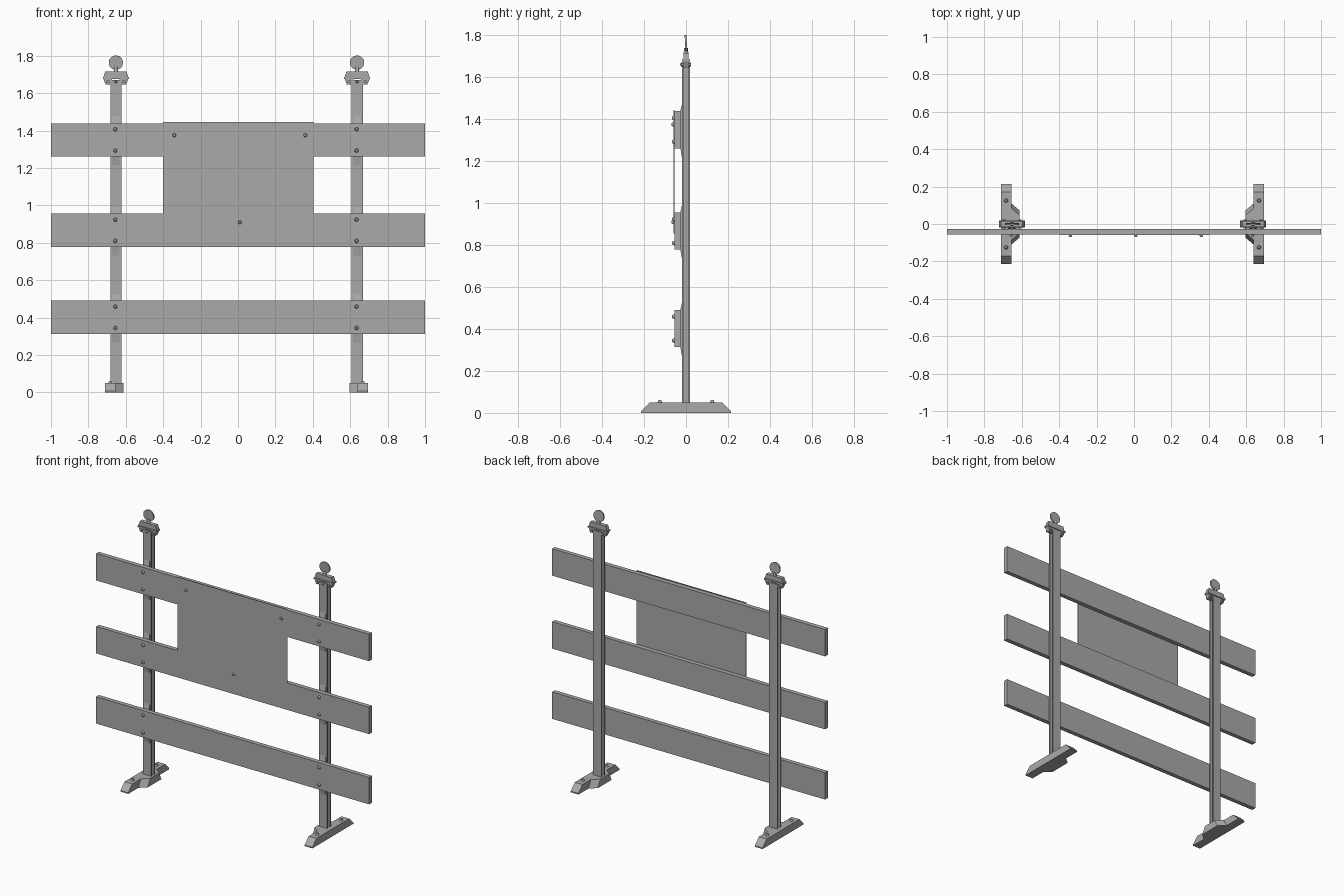
import bpy, bmesh, math
from mathutils import Matrix, Vector

if "Cube" in bpy.data.objects:
    bpy.data.objects.remove(bpy.data.objects["Cube"])

GREY = (0.4, 0.4, 0.4, 1)
mat = bpy.data.materials.new("plain grey")
mat.use_nodes = True
mat.diffuse_color = GREY
mat.node_tree.nodes["Principled BSDF"].inputs["Base Color"].default_value = GREY


def finish(name, bm):
    bmesh.ops.recalc_face_normals(bm, faces=bm.faces)
    mesh = bpy.data.meshes.new(name)
    bm.to_mesh(mesh)
    bm.free()
    mesh.materials.append(mat)
    obj = bpy.data.objects.new(name, mesh)
    bpy.context.collection.objects.link(obj)
    return obj


def prism(name, points, axis, lo, hi):
    """Extrude a 2D outline along one axis from lo to hi."""
    place = {"x": lambda a, b, d: (d, a, b),
             "y": lambda a, b, d: (a, d, b),
             "z": lambda a, b, d: (a, b, d)}[axis]
    bm = bmesh.new()
    face = bm.faces.new([bm.verts.new(place(a, b, lo)) for a, b in points])
    new = bmesh.ops.extrude_face_region(bm, geom=[face])["geom"]
    bmesh.ops.translate(bm, vec=Vector(place(0, 0, hi - lo)),
                        verts=[g for g in new if isinstance(g, bmesh.types.BMVert)])
    return finish(name, bm)


def box(name, x0, x1, y0, y1, z0, z1):
    return prism(name, [(x0, y0), (x1, y0), (x1, y1), (x0, y1)], "z", z0, z1)


def disc(name, centre, radius, depth, axis="y", tip=1.0, sides=16, tilt=0):
    """Short cylinder; tip below 1 narrows the outer end."""
    bm = bmesh.new()
    bmesh.ops.create_cone(bm, cap_ends=True, segments=sides, radius1=radius,
                          radius2=radius * tip, depth=depth)
    turn = Matrix.Rotation(math.pi / 2 + tilt, 4, "X") if axis == "y" else Matrix()
    bmesh.ops.transform(bm, matrix=Matrix.Translation(centre) @ turn, verts=bm.verts)
    return finish(name, bm)


def bolt(name, x, y, z, axis="y", radius=0.011):
    disc(name, (x, y, z), radius, 0.012, axis, 0.6, 10)


BOARDS = {"lower": 0.402, "middle": 0.867, "upper": 1.35}
HALF = 0.089
FRONT, BACK = -0.056, -0.027

# Horizontal boards
for level, z in BOARDS.items():
    box(level + "_board", -1, 1, FRONT, BACK, z - HALF, z + HALF)

# Thin sign panel and its bolts
box("sign_panel", -0.4, 0.403, FRONT - 0.004, FRONT, 0.855, 1.445)
for x, z in ((-0.34, 1.375), (0.36, 1.375), (0.01, 0.91)):
    bolt("panel_bolt", x, FRONT - 0.008, z)

# Uprights: s points away from the middle of the barrier
for side, px, s in (("right", -0.653, -1), ("left", 0.637, 1)):
    # H-section post
    w, d, web, inner = 0.03, 0.019, 0.006, 0.011
    quarter = [(w, d), (w, inner), (web, inner)]
    half = quarter + [(x, -y) for x, y in reversed(quarter)]
    outline = half + [(-x, -y) for x, y in half]
    prism(side + "_post", [(px + x, y) for x, y in outline], "z", 0.02, 1.67)

    # Foot with sloped ends
    xs = sorted((px + s * 0.001, px + s * 0.058))
    prism(side + "_foot", [(-0.214, 0), (0.214, 0), (0.214, 0.008), (0.172, 0.05),
                           (-0.172, 0.05), (-0.214, 0.008)], "x", *xs)
    # Socket bulge on the inner side of the foot, narrowing upwards
    bm = bmesh.new()
    rings = []
    for z, shrink in ((0, 0), (0.05, 0.025)):
        rings.append([bm.verts.new((px + s * x, y, z)) for x, y in (
            (0.003, -0.11 + shrink), (-0.042, -0.072 + shrink),
            (-0.042, 0.072 - shrink), (0.003, 0.11 - shrink))])
    bm.faces.new(rings[0])
    bm.faces.new(rings[1])
    for i in range(4):
        j = (i + 1) % 4
        bm.faces.new((rings[0][i], rings[0][j], rings[1][j], rings[1][i]))
    finish(side + "_foot_socket", bm)
    for y in (-0.125, 0.125):
        bolt(side + "_foot_bolt", px + s * 0.031, y, 0.055, "z")

    # Brackets behind each board, bolts in front
    for level, z in BOARDS.items():
        prism(side + "_" + level + "_bracket",
              [(-d, z - HALF - 0.045), (BACK, z - HALF), (BACK, z + HALF),
               (-d, z + HALF + 0.035)], "x", px - 0.02, px + 0.02)
        for dz in (-0.057, 0.057):
            bolt(side + "_board_bolt", px - 0.003, FRONT - 0.005, z + dz)

    # Clamp cap: upper block, flange and two lower ears
    prism(side + "_cap", [(px + x, z) for x, z in (
        (-0.068, 1.683), (0.068, 1.683), (0.057, 1.715), (-0.057, 1.715))],
        "y", -0.013, 0.013)
    box(side + "_cap_flange", px - 0.07, px + 0.07, -0.019, 0.019, 1.675, 1.684)
    for e in (-1, 1):
        prism(side + "_cap_ear", [(px + e * x, z) for x, z in (
            (0.02, 1.675), (0.066, 1.675), (0.055, 1.646), (0.022, 1.646))],
            "y", -0.014, 0.014)
        for y in (-0.019, 0.019):
            disc(side + "_ear_bolt", (px + e * 0.043, y, 1.661), 0.009, 0.012, sides=6)
    bolt(side + "_cap_bolt", px, -0.023, 1.661, radius=0.008)

    # Round reflector on a short neck
    disc(side + "_reflector_neck", (px, 0, 1.724), 0.012, 0.03, "z", 0.7, 12)
    disc(side + "_reflector", (px, 0, 1.763), 0.038, 0.009, sides=28, tilt=0.06)
